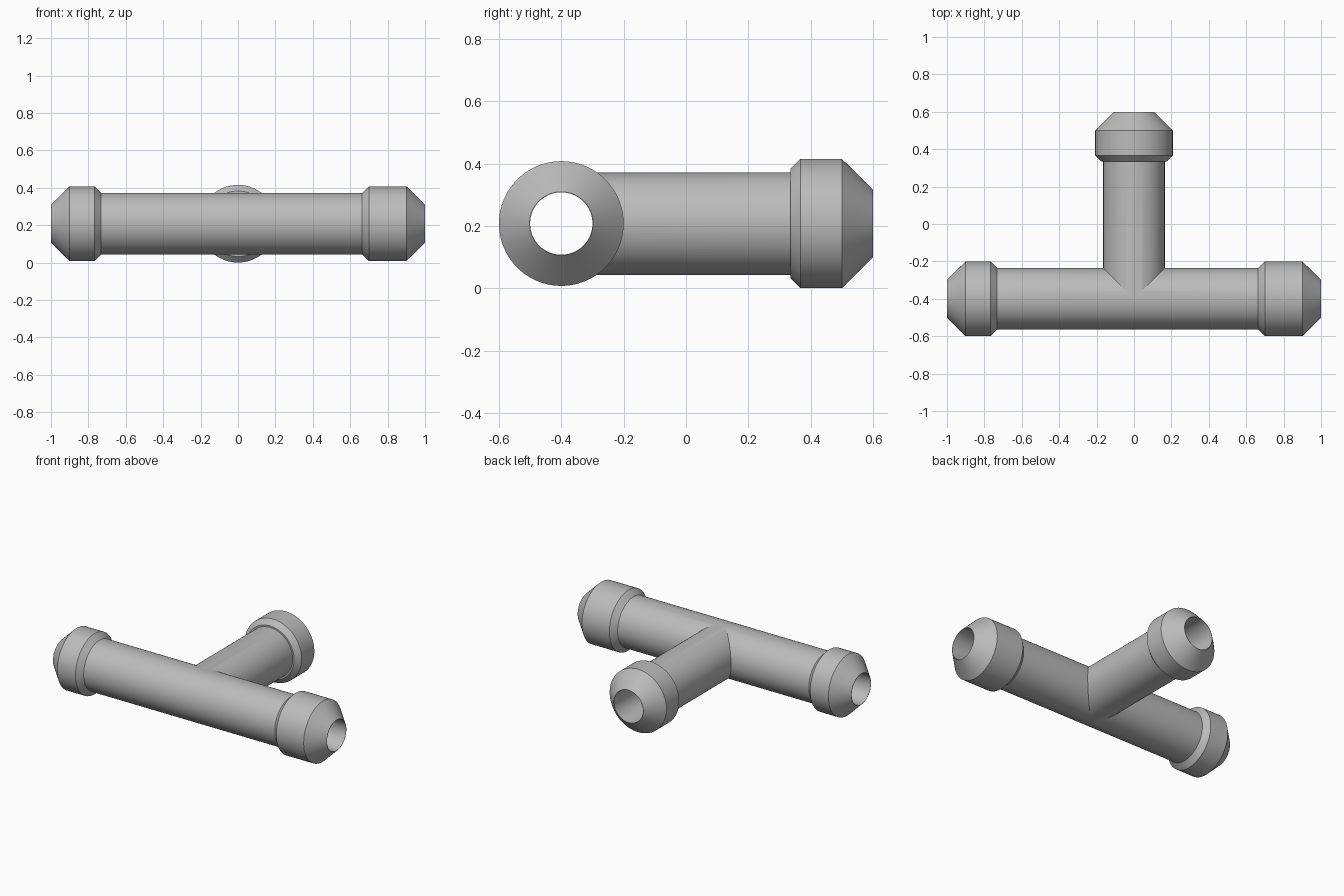
import bpy, bmesh, math
from mathutils import Vector

cube = bpy.data.objects.get("Cube")
if cube:
    bpy.data.objects.remove(cube, do_unlink=True)

SIDES = 96
CENTER = Vector((0, -0.4, 0.208))

steel = bpy.data.materials.new("plain_grey")
steel.use_nodes = True
GREY = (0.5, 0.5, 0.5, 1)
steel.diffuse_color = GREY
steel.node_tree.nodes["Principled BSDF"].inputs["Base Color"].default_value = GREY


def lathe(name, axis, profile):
    """Closed solid turned around axis from (distance, radius) pairs."""
    axis = Vector(axis)
    up = Vector((0, 0, 1))
    side = up.cross(axis)
    bm = bmesh.new()
    rings = []
    for dist, radius in profile:
        ring = []
        for i in range(SIDES):
            a = 2 * math.pi * (i + 0.5) / SIDES
            ring.append(bm.verts.new(CENTER + axis * dist
                                     + radius * (side * math.cos(a) + up * math.sin(a))))
        rings.append(ring)
    for r0, r1 in zip(rings, rings[1:]):
        for i in range(SIDES):
            j = (i + 1) % SIDES
            bm.faces.new((r0[i], r0[j], r1[j], r1[i]))
    bm.faces.new(rings[0])
    bm.faces.new(rings[-1])
    bmesh.ops.recalc_face_normals(bm, faces=bm.faces)
    mesh = bpy.data.meshes.new(name)
    bm.to_mesh(mesh)
    bm.free()
    mesh.materials.append(steel)
    obj = bpy.data.objects.new(name, mesh)
    bpy.context.collection.objects.link(obj)
    return obj


def combine(target, tool, operation):
    """Apply a boolean and discard the tool object."""
    mod = target.modifiers.new(operation.lower(), "BOOLEAN")
    mod.operation = operation
    mod.solver = "EXACT"
    mod.object = tool
    bpy.context.view_layer.objects.active = target
    bpy.ops.object.modifier_apply(modifier=mod.name)
    bpy.data.objects.remove(tool, do_unlink=True)


# Straight run with a chamfered collar at each end
tee = lathe("tee_pipe", (1, 0, 0), [
    (-1, 0.102), (-0.9, 0.2), (-0.767, 0.2), (-0.733, 0.166), (-0.732, 0.165),
    (0.664, 0.165), (0.665, 0.166), (0.7, 0.2), (0.9, 0.2), (1, 0.102)])

# Side branch with a slightly larger collar
branch = lathe("branch_pipe", (0, 1, 0), [
    (0, 0.1645), (0.735, 0.1645), (0.735, 0.175), (0.767, 0.2075),
    (0.9, 0.2075), (1, 0.108)])
combine(tee, branch, "UNION")

# Bores through the run and into the branch
combine(tee, lathe("run_bore", (1, 0, 0), [(-1.1, 0.1), (1.1, 0.1)]), "DIFFERENCE")
combine(tee, lathe("branch_bore", (0, 1, 0), [(0, 0.106), (1.1, 0.106)]), "DIFFERENCE")

# Smooth walls with crisp chamfers
bpy.ops.object.select_all(action="DESELECT")
tee.select_set(True)
bpy.context.view_layer.objects.active = tee
bpy.ops.object.shade_smooth_by_angle(angle=math.radians(20))
